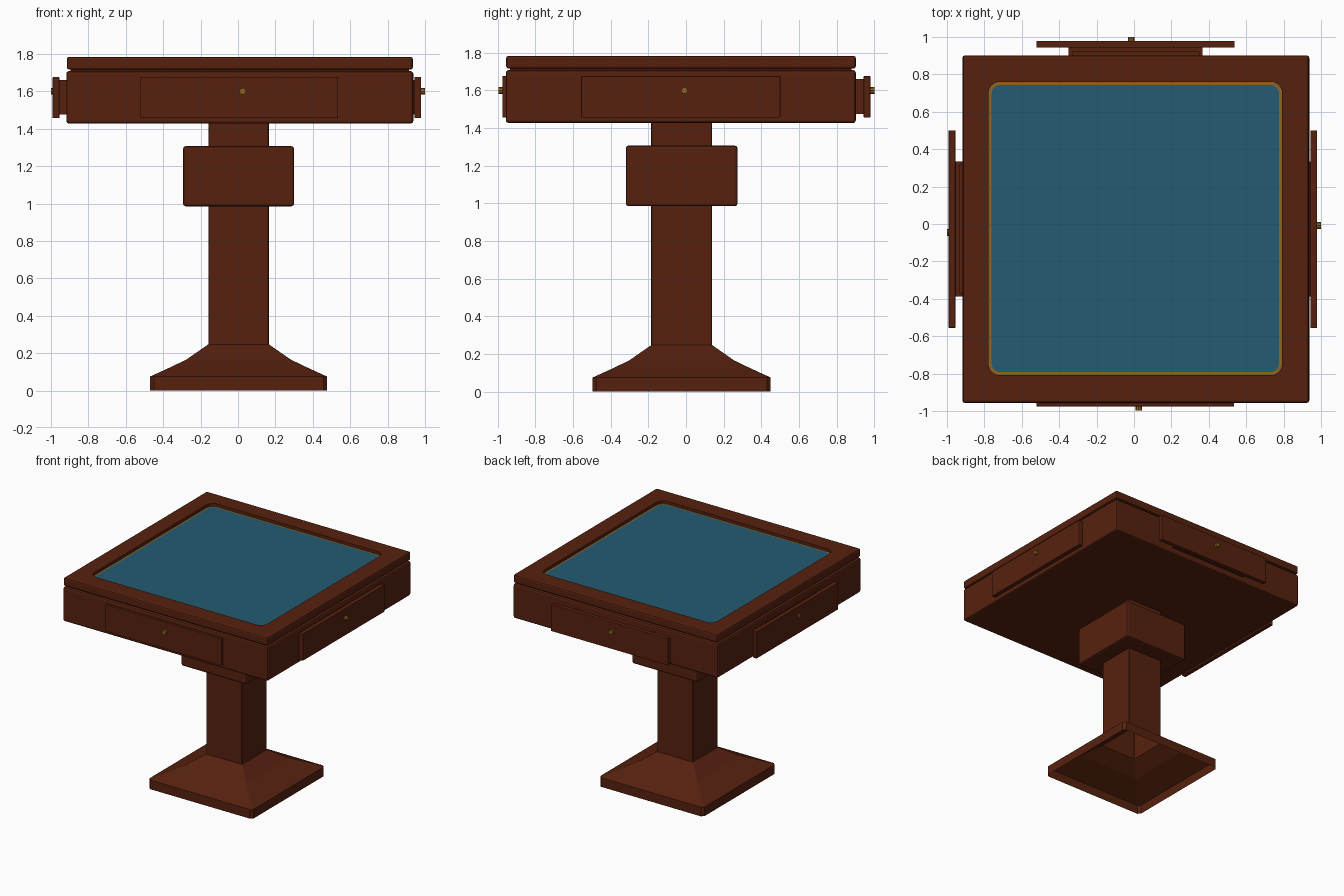
import bpy, bmesh, math

if "Cube" in bpy.data.objects:
    bpy.data.objects.remove(bpy.data.objects["Cube"])


def material(name, rgb):
    m = bpy.data.materials.new(name)
    m.diffuse_color = (*rgb, 1)
    m.use_nodes = True
    m.node_tree.nodes["Principled BSDF"].inputs["Base Color"].default_value = m.diffuse_color
    return m


WOOD = material("dark_red_wood", (0.095, 0.0155, 0.0048))
FELT = material("teal_felt", (0.017, 0.105, 0.165))
BRASS = material("brass", (0.28, 0.125, 0.015))


def finish(name, bm, mat):
    bmesh.ops.recalc_face_normals(bm, faces=bm.faces)
    me = bpy.data.meshes.new(name)
    bm.to_mesh(me)
    bm.free()
    ob = bpy.data.objects.new(name, me)
    me.materials.append(mat)
    bpy.context.collection.objects.link(ob)
    return ob


def box(name, x, y, z, mat=WOOD, bevel=0.0):
    bm = bmesh.new()
    bmesh.ops.create_cube(bm, size=1)
    for v in bm.verts:
        for i, (lo, hi) in enumerate((sorted(x), sorted(y), sorted(z))):
            v.co[i] = lo if v.co[i] < 0 else hi
    if bevel:
        bmesh.ops.bevel(bm, geom=bm.edges[:], offset=bevel, segments=2,
                        profile=0.5, affect='EDGES')
    return finish(name, bm, mat)


def rounded_panel(name, x, y, z, r, mat):
    bm = bmesh.new()
    ring = []
    corners = ((x[1], y[1], 1, 1), (x[0], y[1], -1, 1),
               (x[0], y[0], -1, -1), (x[1], y[0], 1, -1))
    for k, (cx, cy, sx, sy) in enumerate(corners):
        for i in range(7):
            a = math.pi / 2 * (k + i / 6)
            ring.append(bm.verts.new((cx - sx * r + r * math.cos(a),
                                      cy - sy * r + r * math.sin(a), z[0])))
    f = bm.faces.new(ring)
    ext = bmesh.ops.extrude_face_region(bm, geom=[f])
    for v in ext["geom"]:
        if isinstance(v, bmesh.types.BMVert):
            v.co.z = z[1]
    return finish(name, bm, mat)


# Pedestal: open-bottomed square shell flaring from column to foot
CX, CY = 0.003, -0.023
bm = bmesh.new()
rings = []
for h, z, c in ((0.473, 0, 0.02), (0.473, 0.075, 0.02), (0.37, 0.122, 0.012),
                (0.28, 0.165, 0.008), (0.162, 0.247, 0.004), (0.162, 1.45, 0.004)):
    d = h - c
    pts = ((h, -d), (h, d), (d, h), (-d, h), (-h, d), (-h, -d), (-d, -h), (d, -h))
    rings.append([bm.verts.new((CX + px, CY + py, z)) for px, py in pts])
for a, b in zip(rings, rings[1:]):
    for i in range(8):
        j = (i + 1) % 8
        bm.faces.new((a[i], a[j], b[j], b[i]))
bm.faces.new(rings[-1])
finish("pedestal", bm, WOOD)
box("collar", (CX - 0.297, CX + 0.297), (CY - 0.297, CY + 0.297), (0.985, 1.307), bevel=0.015)

# Table body, shadow gap and top frame
box("body", (-0.918, 0.937), (-0.957, 0.902), (1.427, 1.708), bevel=0.014)
box("shadow_gap", (-0.895, 0.915), (-0.935, 0.88), (1.69, 1.735))
top = box("top_frame", (-0.915, 0.935), (-0.955, 0.902), (1.716, 1.784), bevel=0.012)

# Recess for the playing surface
X, Y, DEEP = (-0.778, 0.792), (-0.808, 0.76), 1.758
cutter = rounded_panel("recess_cutter", X, Y, (DEEP, 1.85), 0.06, WOOD)
mod = top.modifiers.new("recess", 'BOOLEAN')
mod.operation, mod.object, mod.solver = 'DIFFERENCE', cutter, 'EXACT'
bpy.context.view_layer.objects.active = top
bpy.ops.object.modifier_apply(modifier=mod.name)
bpy.data.objects.remove(cutter)
rounded_panel("brass_inlay", X, Y, (DEEP - 0.006, DEEP + 0.002), 0.06, BRASS)
T = 0.017
rounded_panel("felt_surface", (X[0] + T, X[1] - T), (Y[0] + T, Y[1] - T),
              (DEEP - 0.004, DEEP + 0.004), 0.045, FELT)


# Drawers: a front panel, an open tray behind it and a small round knob
def drawer(side, axis, sign, face, back, panel, tray, knob, tip):
    def part(name, along, out, z, bevel=0.0):
        x, y = (along, out) if axis == 1 else (out, along)
        return box(side + "_drawer_" + name, x, y, z, bevel=bevel)

    part("panel", panel, (back, face), (1.456, 1.676), 0.003)
    inner = back - sign * 0.14
    part("floor", tray, (back, inner), (1.475, 1.49))
    part("inner_wall", tray, (back, back - sign * 0.022), (1.475, 1.66))
    for i, s in ((0, 1), (1, -1)):
        part("side_%d" % i, (tray[i], tray[i] + s * 0.02), (back, inner), (1.475, 1.66))
    bm = bmesh.new()
    length = abs(tip - face) + 0.01
    bmesh.ops.create_cone(bm, cap_ends=True, segments=8, radius1=0.018,
                          radius2=0.018, depth=length)
    ob = finish(side + "_drawer_knob", bm, BRASS)
    mid = tip - sign * length / 2
    if axis == 1:
        ob.location, ob.rotation_euler = (knob, mid, 1.6), (math.pi / 2, 0, 0)
    else:
        ob.location, ob.rotation_euler = (mid, knob, 1.6), (0, math.pi / 2, 0)


drawer("front", 1, -1, -0.975, -0.94, (-0.522, 0.535), (-0.35, 0.365), 0.025, -0.997)
drawer("back", 1, 1, 0.979, 0.944, (-0.522, 0.538), (-0.35, 0.367), -0.015, 1.0)
drawer("right", 0, 1, 0.979, 0.943, (-0.557, 0.501), (-0.388, 0.335), -0.008, 1.0)
drawer("left", 0, -1, -0.991, -0.955, (-0.555, 0.501), (-0.388, 0.335), -0.045, -1.0)
